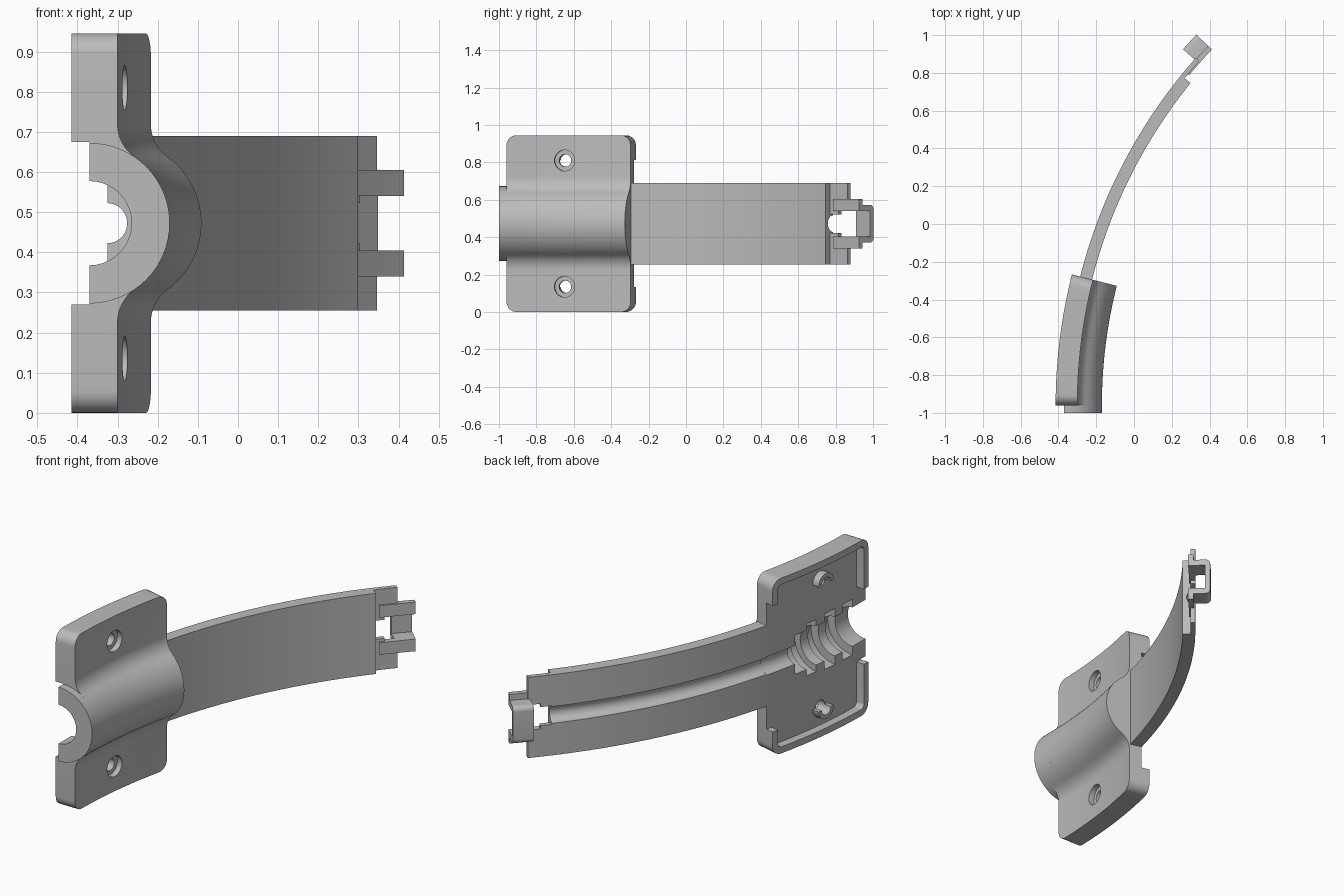
import bpy, bmesh
from math import sin, cos, pi, atan2, sqrt, radians

if "Cube" in bpy.data.objects:
    bpy.data.objects.remove(bpy.data.objects["Cube"])

grey = bpy.data.materials.new("plain grey")
grey.use_nodes = True
grey.diffuse_color = (0.5, 0.5, 0.5, 1)
grey.node_tree.nodes["Principled BSDF"].inputs["Base Color"].default_value = (0.5, 0.5, 0.5, 1)

# Parts are made straight: x = depth, y = length, z = height from the middle.
OUTER, MEAN = 2.82, 2.78
CUT, FACE, END = 0.045, 0.115, 0.69      # parting plane, plate face, plate end
HALF, BAND = 0.4725, 0.2175              # half heights


def prism(axis, outline, lo, hi):
    """Extrude an outline along depth (x) or length (y)."""
    bm = bmesh.new()
    place = (lambda a, b: (lo, a, b)) if axis == "x" else (lambda a, b: (a, lo, b))
    face = bm.faces.new([bm.verts.new(place(a, b)) for a, b in outline])
    new = bmesh.ops.extrude_face_region(bm, geom=[face])["geom"]
    step = (hi - lo, 0, 0) if axis == "x" else (0, hi - lo, 0)
    bmesh.ops.translate(bm, vec=step, verts=[v for v in new if isinstance(v, bmesh.types.BMVert)])
    bmesh.ops.recalc_face_normals(bm, faces=bm.faces)
    mesh = bpy.data.meshes.new("part")
    bm.to_mesh(mesh)
    bm.free()
    ob = bpy.data.objects.new("part", mesh)
    bpy.context.collection.objects.link(ob)
    return ob


def arc(cx, cy, r, a0, a1, n):
    return [(cx + r * cos(a0 + (a1 - a0) * i / n), cy + r * sin(a0 + (a1 - a0) * i / n))
            for i in range(n + 1)]


def circle(cx, cy, r, n=40):
    return arc(cx, cy, r, 0, 2 * pi, n)[:-1]


def rect(a0, a1, b0, b1, r=0.0):
    if not r:
        return [(a0, b0), (a1, b0), (a1, b1), (a0, b1)]
    corners = [(a1 - r, b1 - r), (a0 + r, b1 - r), (a0 + r, b0 + r), (a1 - r, b0 + r)]
    return [p for i, (x, y) in enumerate(corners) for p in arc(x, y, r, i * pi / 2, (i + 1) * pi / 2, 8)]


def box(h0, h1, s0, s1, d0, d1):
    return prism("x", rect(s0, s1, d0, d1), h0, h1)


def combine(ob, tool, how):
    """Apply a boolean and discard the tool."""
    mod = ob.modifiers.new("bool", "BOOLEAN")
    mod.operation, mod.object, mod.solver = how, tool, "EXACT"
    bpy.context.view_layer.update()
    result = bpy.data.meshes.new_from_object(ob.evaluated_get(bpy.context.evaluated_depsgraph_get()))
    ob.modifiers.clear()
    ob.data = result
    bpy.data.objects.remove(tool)


def add(ob, tool):
    combine(ob, tool, "UNION")


def cut(ob, tool):
    combine(ob, tool, "DIFFERENCE")


def finish(ob, name):
    """Slice along the length, bend to the arc, shade and name."""
    bm = bmesh.new()
    bm.from_mesh(ob.data)
    for i in range(44):
        bmesh.ops.bisect_plane(bm, geom=bm.verts[:] + bm.edges[:] + bm.faces[:], dist=1e-5,
                               plane_co=(0, 0.05 * i, 0), plane_no=(0, 1, 0))
    for v in bm.verts:
        h, s, d = v.co
        a = max(s, 0) / MEAN
        v.co = (OUTER - 0.415 - (OUTER - h) * cos(a),
                -0.96 + (OUTER - h) * sin(a) + min(s, 0), d + HALF)
    bm.to_mesh(ob.data)
    bm.free()
    ob.name = ob.data.name = name
    ob.data.materials.clear()
    ob.data.materials.append(grey)
    bpy.ops.object.select_all(action="DESELECT")
    ob.select_set(True)
    bpy.context.view_layer.objects.active = ob
    bpy.ops.object.shade_smooth_by_angle(angle=radians(25))


# Mounting plate with a rimmed pocket, open in the middle of both ends
plate = prism("x", rect(0, END, -HALF, HALF, 0.055), 0, FACE)
cut(plate, prism("x", rect(0.035, END - 0.035, 0.035 - HALF, HALF - 0.035, 0.025), -0.1, CUT))
cut(plate, box(-0.1, CUT, -0.1, 0.1, -0.2025, 0.2025))
cut(plate, box(-0.1, CUT, END - 0.1, END + 0.1, -0.34, 0.34))

# Half-round cable housing blended into the plate by fillets
R, F = 0.2, 0.1
fh = FACE - CUT + F
fd = sqrt((R + F) ** 2 - fh ** 2)
t = atan2(fd, fh)
upper = arc(CUT, 0, R, 0, t, 14) + arc(CUT + fh, fd, F, t + pi, pi, 8)[1:] + [(FACE - 0.04, fd)]
bulge = [(h, -d) for h, d in reversed(upper[1:])] + upper
add(plate, prism("y", bulge, 0.001, END))
add(plate, prism("y", arc(CUT, 0, R, -pi / 2, pi / 2, 32), -0.04, 0.08))

# Stepped cavity: entry bore, wide chambers between ribs, narrow outlet
for s0, s1, r in ((-0.1, 0.5, 0.105), (0.07, 0.15, 0.15), (0.21, 0.29, 0.15),
                  (0.35, 0.42, 0.14), (0.4, END + 0.1, 0.05)):
    cut(plate, prism("y", circle(CUT, 0, r), s0, s1))

# Screw holes with half-ring bosses inside and counterbores outside
for side in (-1, 1):
    d = side * 0.3375
    add(plate, prism("x", arc(0.32, d, 0.055, 0, side * pi, 20), 0.005, CUT + 0.01))
    cut(plate, prism("x", circle(0.32, d, 0.033), -0.1, 0.3))
    cut(plate, prism("x", circle(0.32, d, 0.056), FACE - 0.03, 0.3))
finish(plate, "mounting_plate")

# Curved band with a cable groove on its outer side and a thin slotted end
NOTCH, TIP = 1.893, 2.015
band = box(CUT, 0.11, END - 0.002, TIP, -BAND, BAND)
cut(band, box(0.07, 0.2, NOTCH, TIP + 0.1, -BAND - 0.1, BAND + 0.1))
cut(band, prism("y", circle(CUT, 0, 0.045, 24), END - 0.1, NOTCH + 0.01))
cut(band, box(0, 0.2, NOTCH, TIP + 0.1, -0.05, 0.05))
cut(band, box(0, 0.2, 1.95, TIP + 0.1, -0.0675, 0.0675))
finish(band, "curved_band")

# Latch: two prongs carrying a rounded loop that stands out from the band
LOOP, LAST = 2.004, 2.106
latch = prism("y", rect(-0.036, 0.077, -0.1, 0.1, 0.025), LOOP, LAST)
cut(latch, box(-0.01, 0.2, LOOP - 0.1, LAST + 0.1, -0.0675, 0.0675))
for side in (-1, 1):
    d0, d1 = sorted((side * 0.0675, side * 0.1325))
    add(latch, box(0.05, 0.078, 1.92, LAST, d0, d1))
finish(latch, "latch_loop")
